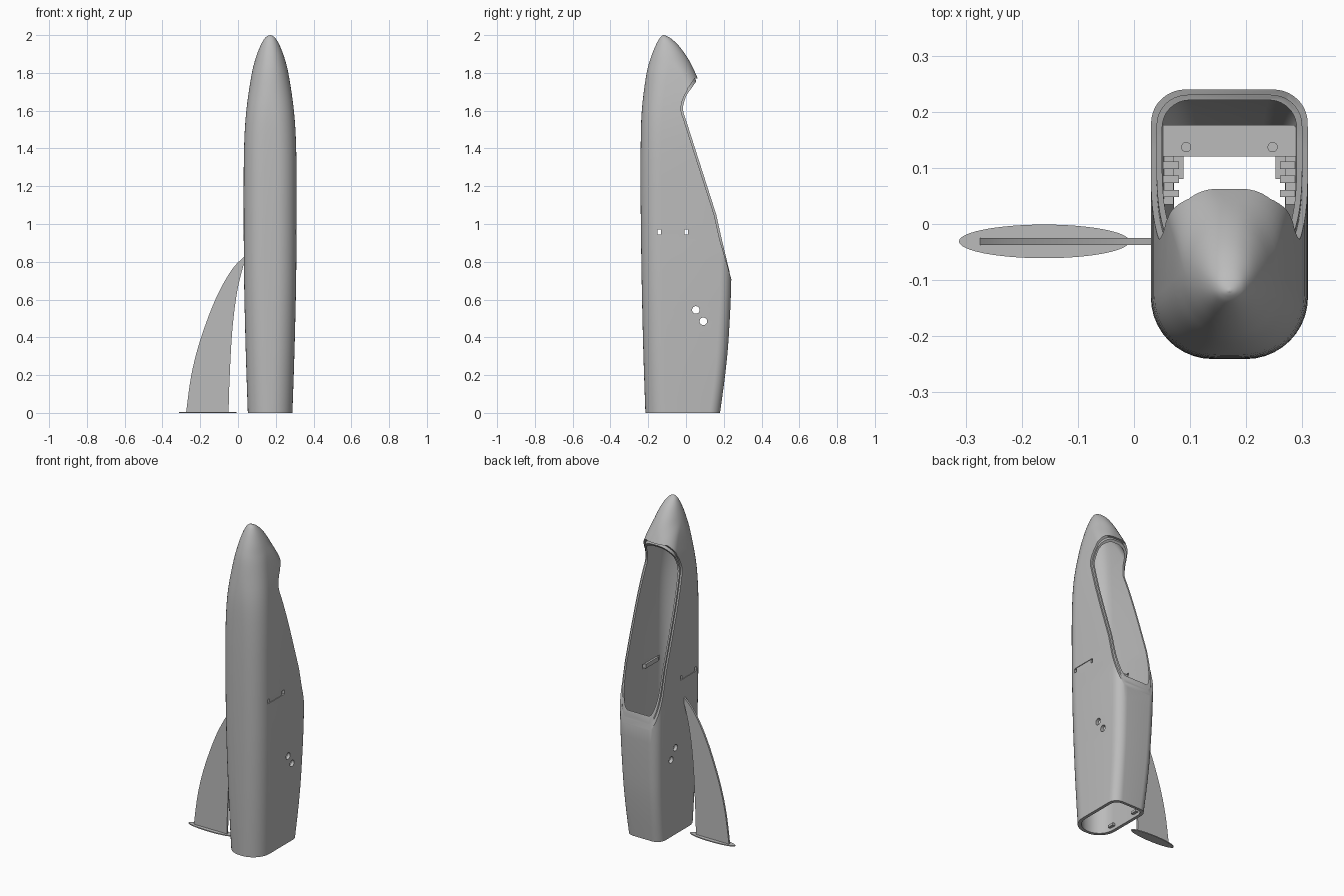
import bpy, bmesh
from math import sin, cos, pi

if "Cube" in bpy.data.objects:
    bpy.data.objects.remove(bpy.data.objects["Cube"])

CX = 0.17          # hull centre line
WALL = 0.02

grey = bpy.data.materials.new("plain_grey")
grey.use_nodes = True
grey.diffuse_color = (0.5, 0.5, 0.5, 1)
grey.node_tree.nodes["Principled BSDF"].inputs["Base Color"].default_value = (0.5, 0.5, 0.5, 1)


def finish(name, bm):
    bmesh.ops.recalc_face_normals(bm, faces=bm.faces)
    me = bpy.data.meshes.new(name)
    bm.to_mesh(me)
    bm.free()
    me.materials.append(grey)
    ob = bpy.data.objects.new(name, me)
    bpy.context.collection.objects.link(ob)
    return ob


def activate(ob):
    bpy.ops.object.select_all(action='DESELECT')
    ob.select_set(True)
    bpy.context.view_layer.objects.active = ob


def smooth(ob):
    activate(ob)
    bpy.ops.object.shade_smooth_by_angle(angle=pi / 6)


def prism(name, pts, axis, a, b):
    """Extrude a flat outline along an axis from a to b."""
    place = {'x': lambda p, h: (h, p[0], p[1]),
             'y': lambda p, h: (p[0], h, p[1]),
             'z': lambda p, h: (p[0], p[1], h)}[axis]
    bm = bmesh.new()
    lo = [bm.verts.new(place(p, a)) for p in pts]
    hi = [bm.verts.new(place(p, b)) for p in pts]
    bm.faces.new(lo)
    bm.faces.new(hi)
    for i in range(len(pts)):
        j = (i + 1) % len(pts)
        bm.faces.new((lo[i], lo[j], hi[j], hi[i]))
    return finish(name, bm)


def ellipse(u, v, ru, rv, n=32):
    return [(u + ru * cos(2 * pi * i / n), v + rv * sin(2 * pi * i / n)) for i in range(n)]


def rect(u0, u1, v0, v1):
    return [(u0, v0), (u1, v0), (u1, v1), (u0, v1)]


def cut(ob, tool):
    mod = ob.modifiers.new("cut", 'BOOLEAN')
    mod.operation, mod.solver, mod.object = 'DIFFERENCE', 'EXACT', tool
    activate(ob)
    bpy.ops.object.modifier_apply(modifier=mod.name)
    bpy.data.objects.remove(tool)


def spline(pts, steps):
    """Smooth interpolation through a list of tuples."""
    out = []
    for i in range(len(pts) - 1):
        p0, p1, p2, p3 = (pts[max(0, min(len(pts) - 1, i + k))] for k in (-1, 0, 1, 2))
        for s in range(steps):
            t = s / steps
            out.append(tuple(0.5 * (2 * b + (c - a) * t + (2 * a - 5 * b + 4 * c - d) * t * t
                                    + (3 * b - a - 3 * c + d) * t ** 3)
                             for a, b, c, d in zip(p0, p1, p2, p3)))
    return out + [pts[-1]]


# Hull stations: height, half width, front y, back y, back corner radius
STATIONS = [
    (0, .118, -.215, .18, .055), (.2, .125, -.222, .207, .055), (.4, .131, -.228, .226, .058),
    (.72, .138, -.235, .24, .06), (1.1, .14, -.24, .235, .06), (1.4, .138, -.24, .195, .06),
    (1.6, .126, -.234, .13, .07), (1.78, .1, -.212, .058, .08), (1.87, .079, -.19, .014, .1),
    (1.94, .053, -.163, -.035, .1), (1.98, .031, -.142, -.077, .1),
    (1.995, .015, -.129, -.103, .1), (2, .002, -.12, -.117, .1)]


def hull_solid(name, inset):
    bm = bmesh.new()
    rings = []
    for z, w, yf, yb, rb in spline(STATIONS, 4):
        c = (yf + yb) / 2
        w = max(w - inset, .002)
        d = max((yb - yf) / 2 - inset, .002)
        z = z - inset
        ring = []
        for q in range(4):
            sx = 1 if q in (0, 3) else -1
            sy = 1 if q < 2 else -1
            r = (rb if sy > 0 else .11) - inset * .6
            rx, ry = min(r, .96 * w), min(r, .96 * d)
            for k in range(11):
                a = (q + k / 10) * pi / 2
                ring.append(bm.verts.new((CX + sx * (w - rx) + rx * cos(a),
                                          c + sy * (d - ry) + ry * sin(a), z)))
        rings.append(ring)
    for lo, hi in zip(rings, rings[1:]):
        for i in range(len(lo)):
            j = (i + 1) % len(lo)
            bm.faces.new((lo[i], lo[j], hi[j], hi[i]))
    bm.faces.new(rings[0])
    bm.faces.new(rings[-1])
    return finish(name, bm)


# Hollow hull with an open base
hull = hull_solid("hull", 0)
cut(hull, hull_solid("hollow", WALL))

# Cockpit opening, with the outer skin trimmed back to leave a thin inner lip
EDGE = [(.26, .62), (.238, .715), (.19, .916), (.16, 1.05)] + spline(
    [(.0, 1.55), (-.016, 1.61), (.0, 1.675), (.03, 1.72), (.056, 1.758)], 4)


def opening(name, back):
    edge = [(y - (back if z > .9 else 0), z + (back if z > 1.7 else 0)) for y, z in EDGE]
    return prism(name, edge + [(.5, edge[-1][1]), (.5, .62)], 'x', CX - .3, CX + .3)


cut(hull, opening("opening_cutter", 0))
trim = opening("trim_cutter", .011)
cut(trim, hull_solid("trim_core", WALL / 2))
cut(hull, trim)

# Cable holes and long slots through both sides
for y, z in ((.052, .545), (.092, .485)):
    cut(hull, prism("hole_cutter", ellipse(y, z, .02, .02), 'x', CX - .3, CX + .3))
cut(hull, prism("slot_cutter", rect(-.15, .01, .944, .97), 'x', CX - .3, CX + .3))
smooth(hull)

# Fittings mirrored on both side walls
for side, s in (("left", 1), ("right", -1)):
    def span(a, b):
        return sorted((CX + s * a, CX + s * b))

    prism(side + "_slot_bar", rect(-.132, -.008, .944, .97), 'x', *span(.108, .136))
    prism(side + "_rail", rect(.035, .12, .6, .63), 'x', *span(.1, .122))
    for i in range(3):
        y = .048 + i * .025
        prism(side + "_rail_tooth", rect(y, y + .013, .63, .66), 'x', *span(.09, .122))
    for y in (-.1, .1):
        prism(side + "_base_lug", rect(y - .02, y + .02, .02, .035), 'x', *span(.082, .106))
    smooth(prism(side + "_screw", ellipse(CX + s * .077, .137, .009, .009), 'z', .655, .673))

# Cross shelf inside the lower hull
prism("shelf", rect(CX - .12, CX + .12, .12, .176), 'z', .65, .67)

# Curved side fin standing on an oval foot
outer = spline([(-.275, 0), (-.247, .2), (-.2, .385), (-.12, .6), (-.035, .755), (.034, .828)], 5)
inner = spline([(.034, .8), (-.003, .65), (-.03, .44), (-.045, .17), (-.05, 0)], 5)
smooth(prism("fin", outer + inner, 'y', -.037, -.025))
smooth(prism("fin_foot", ellipse(-.16, -.031, .152, .03, 48), 'z', 0, .006))
